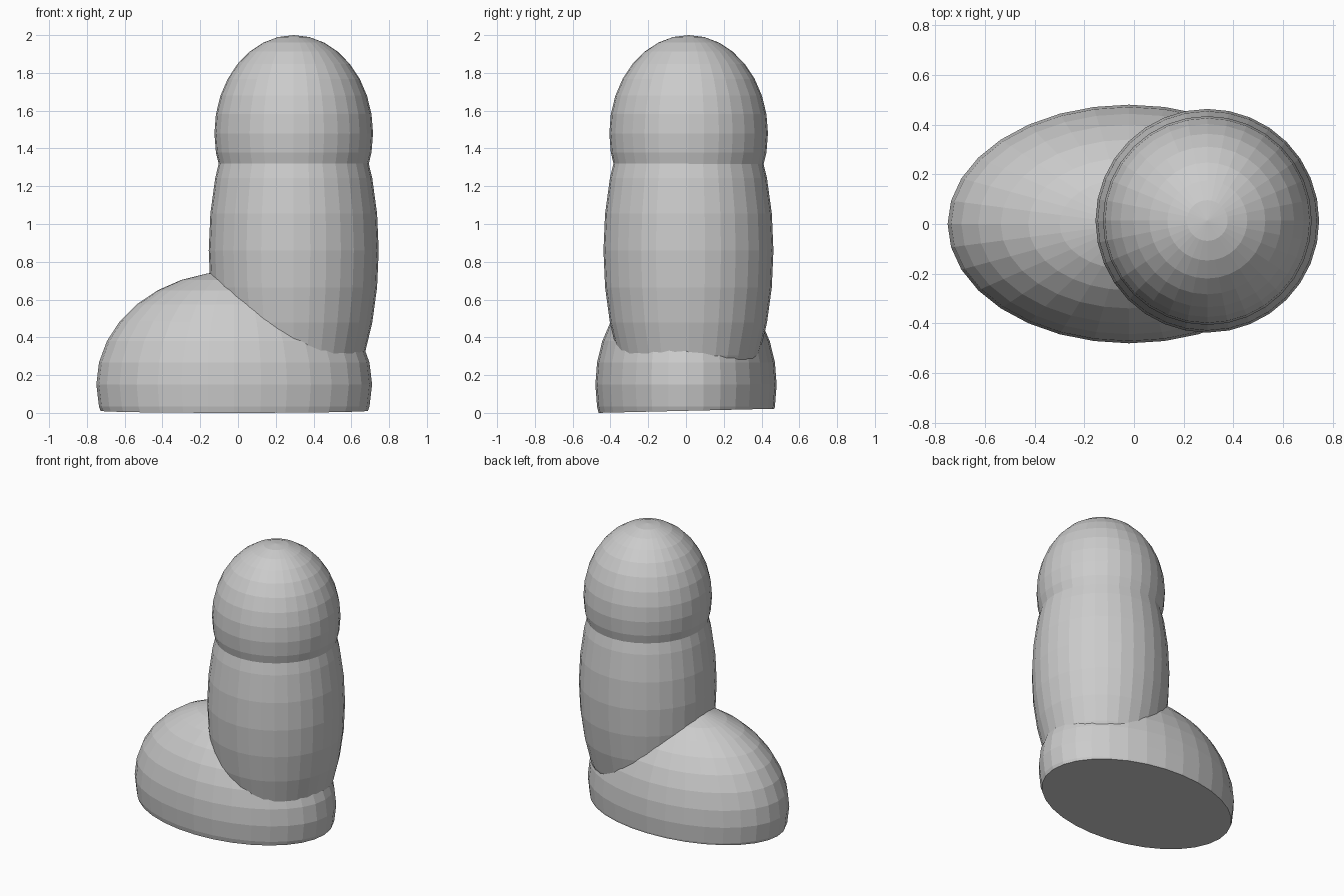
import bpy, bmesh
from mathutils import Vector

if "Cube" in bpy.data.objects:
    bpy.data.objects.remove(bpy.data.objects["Cube"])

grey = bpy.data.materials.new("plain grey")
grey.diffuse_color = (0.6, 0.6, 0.6, 1)
grey.use_nodes = True
grey.node_tree.nodes["Principled BSDF"].inputs["Base Color"].default_value = grey.diffuse_color


def ellipsoid(name, centre, radii, cut=False):
    """Flat-shaded ellipsoid, optionally sliced by the slightly tilted floor plane."""
    bm = bmesh.new()
    bmesh.ops.create_uvsphere(bm, u_segments=32, v_segments=16, radius=1)
    for v in bm.verts:
        v.co = Vector(centre) + Vector([a * b for a, b in zip(v.co, radii)])
    if cut:
        geom = bm.verts[:] + bm.edges[:] + bm.faces[:]
        res = bmesh.ops.bisect_plane(bm, geom=geom, plane_co=(0, 0, 0.011),
                                     plane_no=(0, -0.0234, 1), clear_inner=True)
        rim = [e for e in res["geom_cut"] if isinstance(e, bmesh.types.BMEdge)]
        bmesh.ops.contextual_create(bm, geom=rim)
        bmesh.ops.recalc_face_normals(bm, faces=bm.faces[:])
    mesh = bpy.data.meshes.new(name)
    bm.to_mesh(mesh)
    bm.free()
    mesh.materials.append(grey)
    obj = bpy.data.objects.new(name, mesh)
    bpy.context.collection.objects.link(obj)
    return obj


# Rounded foot with a flat underside, then the upright body and domed top
ellipsoid("base", (-0.02, 0, 0.15), (0.73, 0.48, 0.60), cut=True)
ellipsoid("body", (0.295, 0.013, 0.86), (0.45, 0.45, 1.0), cut=True)
ellipsoid("head", (0.295, 0.014, 1.48), (0.42, 0.42, 0.52))
